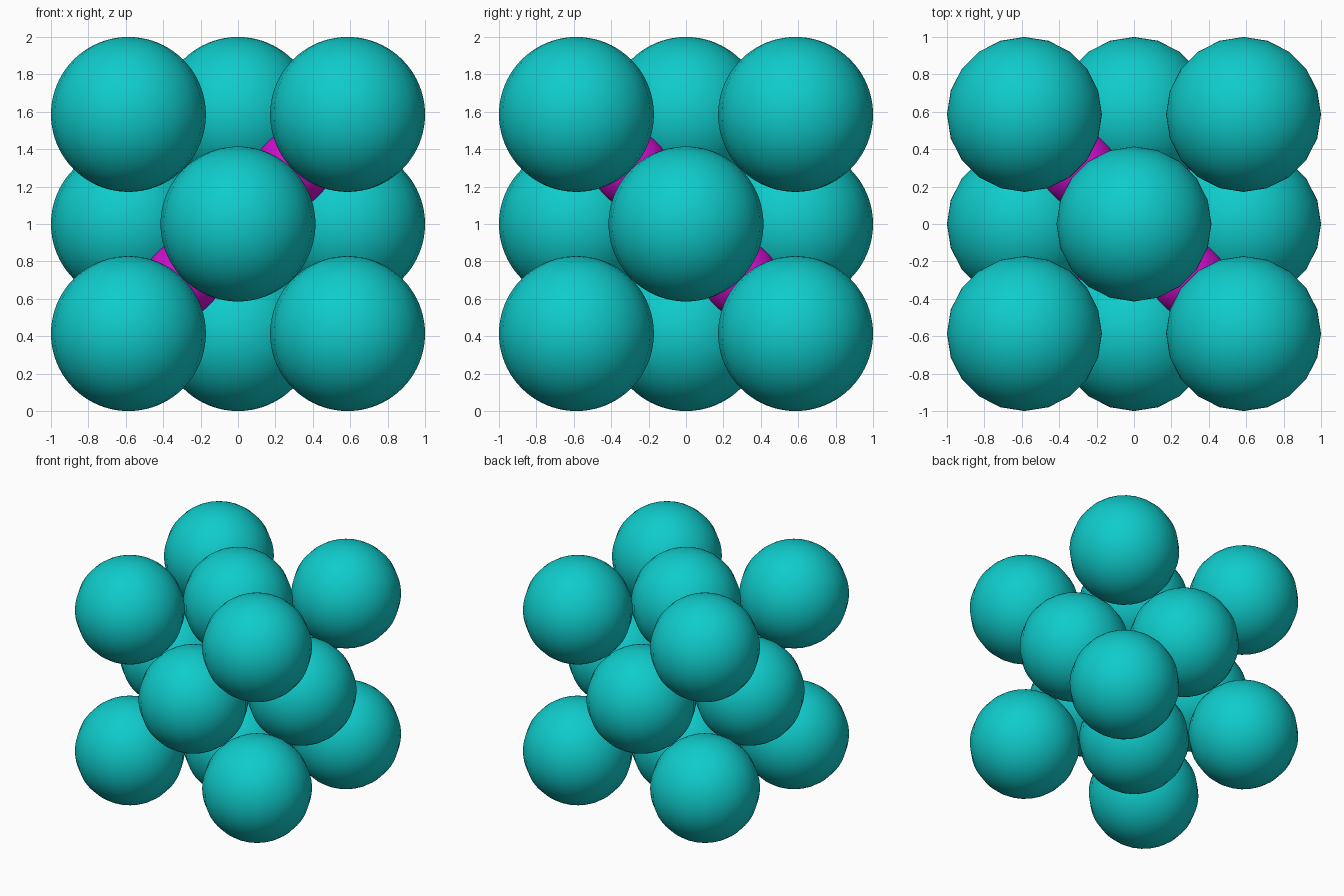
import bpy
import math
from itertools import product


cube = bpy.data.objects.get("Cube")
if cube:
    bpy.data.objects.remove(cube, do_unlink=True)

RADIUS = math.sqrt(2) - 1       # large balls touch along the face diagonals
HALF = 1 - RADIUS               # half the edge of the cubic cell
SMALL = RADIUS / 2


def make_material(name, rgb):
    mat = bpy.data.materials.new(name)
    mat.use_nodes = True
    colour = (*rgb, 1)
    mat.diffuse_color = colour
    mat.node_tree.nodes["Principled BSDF"].inputs["Base Color"].default_value = colour
    return mat


teal = make_material("teal", (0.005, 0.6, 0.6))
magenta = make_material("magenta", (0.6, 0.005, 0.6))


def ball(name, x, y, z, radius, mat):
    bpy.ops.mesh.primitive_uv_sphere_add(
        segments=20, ring_count=40, radius=radius, location=(x, y, z + 1))
    obj = bpy.context.object
    obj.name = name
    obj.data.materials.append(mat)
    bpy.ops.object.shade_smooth()


# Large balls on the cell corners and face centres
for sx, sy, sz in product((-1, 0, 1), repeat=3):
    off_centre = abs(sx) + abs(sy) + abs(sz)
    if off_centre in (1, 3):
        name = "corner_ball" if off_centre == 3 else "face_ball"
        ball(name, sx * HALF, sy * HALF, sz * HALF, RADIUS, teal)

# Small balls in alternate gaps inside the cell
for sx, sy, sz in product((-1, 1), repeat=3):
    if sx * sy * sz < 0:
        ball("inner_ball", sx * HALF / 2, sy * HALF / 2, sz * HALF / 2, SMALL, magenta)
